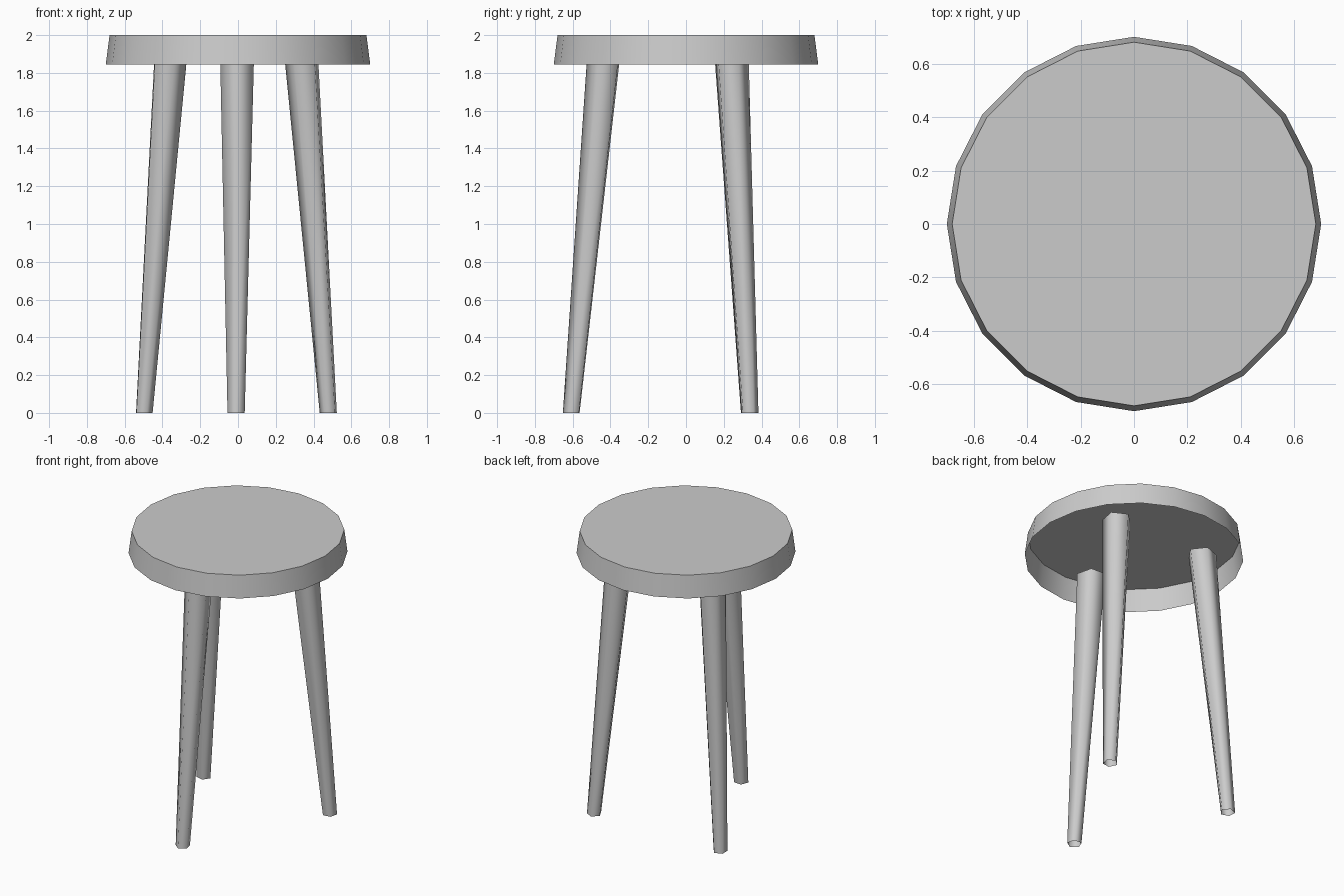
import bpy, bmesh
from math import radians, cos, sin

if "Cube" in bpy.data.objects:
    bpy.data.objects.remove(bpy.data.objects["Cube"])


def tapered_tube(name, bottom, top, r0, r1, sides, phase, cap_top=False):
    """Lofted regular polygon from bottom centre to top centre, open below."""
    bm = bmesh.new()
    rings = []
    for (cx, cy, cz), r in ((bottom, r0), (top, r1)):
        angles = [radians(phase + 360 * i / sides) for i in range(sides)]
        rings.append([bm.verts.new((cx + r * cos(a), cy + r * sin(a), cz)) for a in angles])
    low, high = rings
    for i in range(sides):
        j = (i + 1) % sides
        bm.faces.new((low[i], low[j], high[j], high[i])).smooth = True
    if cap_top:
        bm.faces.new(high)
        # crisp rim between the side and the flat top
        for e in bm.edges:
            if e.verts[0] in high and e.verts[1] in high:
                e.smooth = False
    mesh = bpy.data.meshes.new(name)
    bm.to_mesh(mesh)
    bm.free()
    obj = bpy.data.objects.new(name, mesh)
    bpy.context.collection.objects.link(obj)
    return obj


# Seat: shallow shell, open underneath
tapered_tube("seat", (0, 0, 1.845), (0, 0, 2.0), 0.70, 0.68, 20, 0, cap_top=True)

# Legs: five-sided, splayed, ending inside the seat shell
# name, foot centre, centre under the seat, polygon turn
legs = [
    ("front_leg", (-0.009, -0.604), (-0.003, -0.433), -94),
    ("back_right_leg", (0.480, 0.336), (0.342, 0.240), 26),
    ("back_left_leg", (-0.500, 0.336), (-0.367, 0.242), 146),
]
RIM, LEG_TOP = 1.845, 1.90
k = LEG_TOP / RIM
for name, foot, under, turn in legs:
    x, y = (f + (u - f) * k for f, u in zip(foot, under))
    tapered_tube(name, (*foot, 0), (x, y, LEG_TOP), 0.048, 0.048 + (0.0935 - 0.048) * k, 5, turn)
